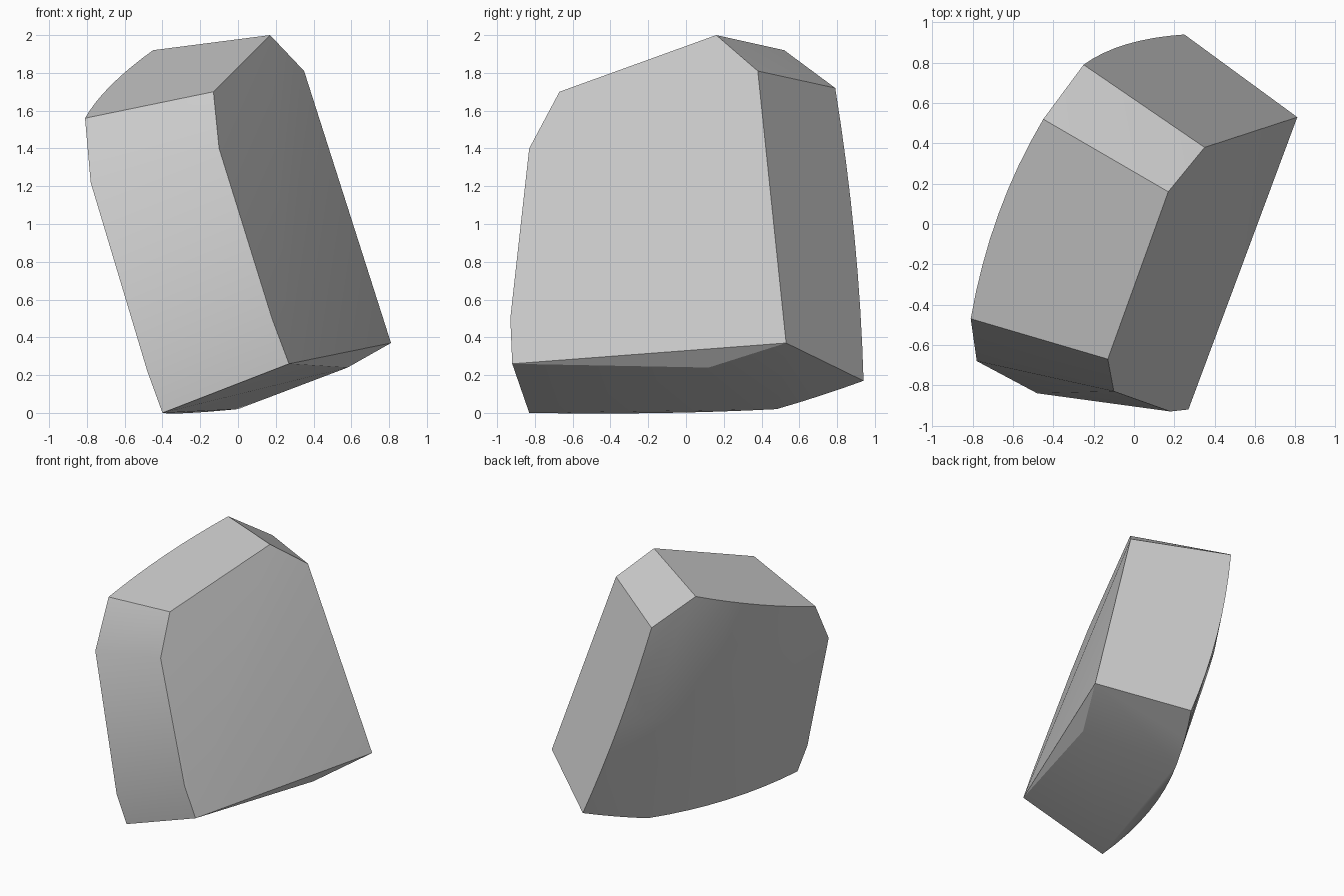
import bpy, bmesh, math
from mathutils import Vector

cube = bpy.data.objects.get("Cube")
if cube:
    bpy.data.objects.remove(cube, do_unlink=True)


def arc(start, end, bend, outward, steps=8):
    """Points on a shallow bow from start to end."""
    p, q, out = Vector(start), Vector(end), Vector(outward).normalized()
    size = (q - p).length_squared * bend / 2
    return [p.lerp(q, i / steps) + out * size * (i / steps) * (1 - i / steps)
            for i in range(steps + 1)]


# Corners of the flat broken side
inner = [Vector(c) for c in (
    (0.17, 0.16, 2.0), (-0.13, -0.67, 1.70), (-0.10, -0.83, 1.40),
    (0.18, -0.93, 0.50), (0.27, -0.92, 0.26), (0.58, 0.12, 0.24),
    (0.81, 0.53, 0.37), (0.35, 0.38, 1.81))]

# Matching corners of the bowed outer side
peak = (-0.45, 0.52, 1.92)
front_top = (-0.81, -0.47, 1.56)
front_upper = (-0.78, -0.68, 1.22)
front_lower = (-0.48, -0.84, 0.22)
front_foot = (-0.40, -0.83, 0.0)
keel = (0.0, 0.48, 0.02)
back_foot = (0.25, 0.94, 0.17)
back_top = (-0.25, 0.79, 1.72)

# Bowed edges and rows across the outer side
face_out = (-0.88, 0.36, -0.3)
outer = arc(front_top, peak, 0.32, (-0.85, 0.5, -0.11))
outer += arc(front_upper, back_top, 0.28, face_out)
back_edge = arc(back_top, back_foot, 0.14, (-0.80, 0.57, -0.2))
outer += back_edge
outer += arc((-0.675, -0.736, 0.87), back_edge[4], 0.3, face_out)
outer += arc(front_foot, keel, 0.3, (-0.88, 0.4, -0.15))
outer += arc(keel, back_foot, 0.25, (-0.8, 0.5, -0.3), 4)
outer.append(Vector(front_lower))

# Wrap the corners and rows into one solid chunk
bm = bmesh.new()
for point in inner + outer:
    bm.verts.new(point)
bmesh.ops.remove_doubles(bm, verts=bm.verts[:], dist=0.002)
hull = bmesh.ops.convex_hull(bm, input=bm.verts[:])
loose = [v for v in bm.verts if not v.link_faces]
bmesh.ops.delete(bm, geom=loose, context='VERTS')
bmesh.ops.dissolve_limit(bm, angle_limit=math.radians(1),
                         verts=bm.verts[:], edges=bm.edges[:])
bmesh.ops.recalc_face_normals(bm, faces=bm.faces[:])
mesh = bpy.data.meshes.new("stone_chunk")
bm.to_mesh(mesh)
bm.free()

chunk = bpy.data.objects.new("stone_chunk", mesh)
bpy.context.collection.objects.link(chunk)

# Plain grey stone
grey = bpy.data.materials.new("stone_grey")
grey.use_nodes = True
colour = (0.6, 0.6, 0.6, 1)
grey.diffuse_color = colour
grey.node_tree.nodes["Principled BSDF"].inputs["Base Color"].default_value = colour
mesh.materials.append(grey)

# Smooth across the bowed side, sharp at the breaks
bpy.ops.object.select_all(action='DESELECT')
chunk.select_set(True)
bpy.context.view_layer.objects.active = chunk
bpy.ops.object.shade_smooth_by_angle(angle=math.radians(30))
